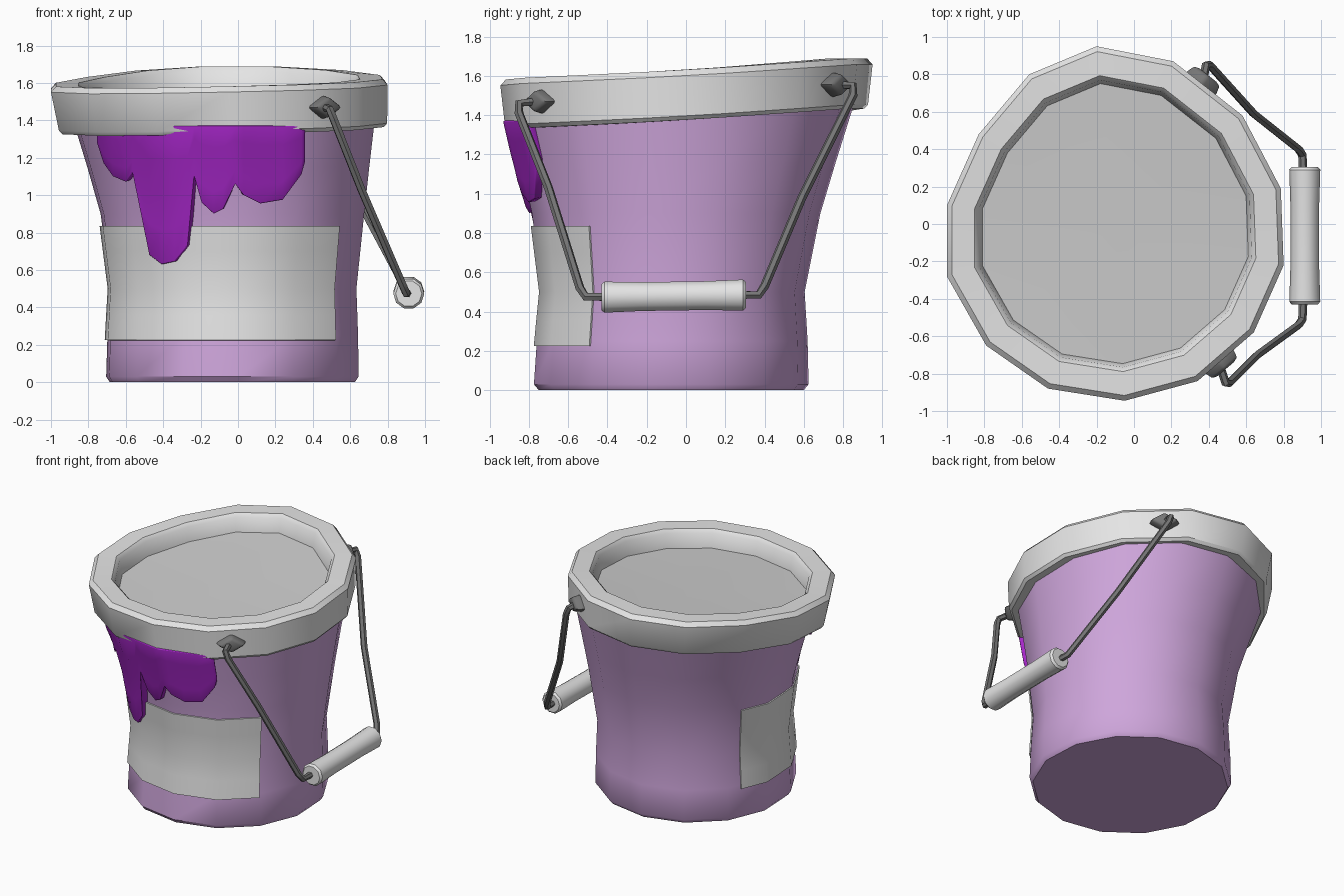
import bpy, bmesh, math
from mathutils import Vector, Matrix

if "Cube" in bpy.data.objects:
    bpy.data.objects.remove(bpy.data.objects["Cube"])


def material(name, r, g, b):
    m = bpy.data.materials.new(name)
    m.use_nodes = True
    m.diffuse_color = (r, g, b, 1)
    m.node_tree.nodes["Principled BSDF"].inputs["Base Color"].default_value = (r, g, b, 1)
    return m


LILAC = material("lilac", 0.62, 0.38, 0.71)
PURPLE = material("purple paint", 0.38, 0.02, 0.58)
LIGHT = material("light grey", 0.78, 0.78, 0.78)
LID = material("lid grey", 0.62, 0.62, 0.62)
METAL = material("dark metal", 0.18, 0.18, 0.18)


def finish(name, bm, mats, angle=40, modifiers=()):
    """Turn a bmesh into a smooth-shaded object, with optional modifiers."""
    me = bpy.data.meshes.new(name)
    bm.to_mesh(me)
    bm.free()
    ob = bpy.data.objects.new(name, me)
    bpy.context.collection.objects.link(ob)
    for m in mats:
        me.materials.append(m)
    for kind, settings in modifiers:
        mod = ob.modifiers.new(kind.title(), kind)
        for key, value in settings.items():
            setattr(mod, key, value)
    bpy.ops.object.select_all(action='DESELECT')
    ob.select_set(True)
    bpy.context.view_layer.objects.active = ob
    for mod in list(ob.modifiers):
        bpy.ops.object.modifier_apply(modifier=mod.name)
    bpy.ops.object.shade_smooth_by_angle(angle=math.radians(angle))
    return ob


def skin(rows, closed):
    """Quads between rows of points; rows go upward, points counterclockwise."""
    bm = bmesh.new()
    vs = [[bm.verts.new(p) for p in row] for row in rows]
    n = len(rows[0])
    for a, b in zip(vs, vs[1:]):
        for i in range(n if closed else n - 1):
            j = (i + 1) % n
            bm.faces.new((a[i], a[j], b[j], b[i]))
    return bm, vs


# Lopsided bucket wall: z, centre x, centre y, radius x, radius y
SIDES = 14
STEP = 2 * math.pi / SIDES
PHASE = math.radians(-87)
WALL = [(0, -0.03, -0.075, 0.665, 0.675), (0.03, -0.03, -0.075, 0.685, 0.7),
        (0.25, -0.028, -0.07, 0.68, 0.69), (0.5, -0.025, -0.065, 0.668, 0.67),
        (0.9, -0.03, -0.05, 0.715, 0.735), (1.15, -0.052, -0.04, 0.765, 0.8),
        (1.5, -0.085, -0.03, 0.84, 0.9)]


def rim_top(x, y):
    return 1.615 + 0.02 * x + 0.058 * y + 0.025 * y * y


def wall_point(theta, z, offset=0):
    """Point on the faceted wall at an angle and height."""
    for lo, hi in zip(WALL, WALL[1:]):
        if z <= hi[0]:
            break
    t = (z - lo[0]) / (hi[0] - lo[0])
    _, cx, cy, rx, ry = [a + (b - a) * t for a, b in zip(lo, hi)]
    k, f = divmod((theta - PHASE) / STEP, 1)

    def corner(i):
        a = PHASE + i * STEP
        return Vector((cx + (rx + offset) * math.cos(a), cy + (ry + offset) * math.sin(a), z))
    return corner(k).lerp(corner(k + 1), f)


# Bucket body
corners = [PHASE + i * STEP for i in range(SIDES)]
rows = [[wall_point(a, row[0]) for a in corners] for row in WALL[:-1]]
top_row = []
for a in corners:
    p = wall_point(a, 1.4)
    top_row.append(wall_point(a, rim_top(p.x, p.y) - 0.2))
bm, vs = skin(rows + [top_row], True)
bm.faces.new(list(reversed(vs[0])))
finish("bucket_body", bm, [LILAC])

# Rim band with the recessed lid inside
OUTLINE = [(-0.05, -0.945), (0.34, -0.84), (0.64, -0.58), (0.8, -0.22), (0.785, 0.19),
           (0.58, 0.58), (0.21, 0.87), (-0.2, 0.95), (-0.56, 0.8), (-0.83, 0.48),
           (-1.0, 0.1), (-1.0, -0.28), (-0.79, -0.65), (-0.46, -0.88)]
# scale, drop below the rim top, sideways shift
PROFILE = [(0.84, 0.255, 0.02), (0.955, 0.255, 0.02), (0.975, 0.235, 0.02), (1, 0.03, 0),
           (0.97, 0, 0), (0.835, 0, 0), (0.81, 0.025, 0), (0.79, 0.13, 0)]
rows = []
for s, drop, shift in PROFILE:
    rows.append([(-0.1 + (x + 0.1) * s + shift, y * s, rim_top(x, y) - drop)
                 for x, y in OUTLINE])
bm, vs = skin(rows, True)
centre = bm.verts.new((-0.1, 0, rim_top(-0.1, 0) - 0.12))
for i in range(SIDES):
    face = bm.faces.new((vs[-1][i], vs[-1][(i + 1) % SIDES], centre))
    face.material_index = 1
finish("rim_and_lid", bm, [LIGHT, LID], 35)

# Wrapped label plate
start, end = math.radians(-207), math.radians(-37)
angles = [start] + [PHASE + k * STEP for k in range(-SIDES, SIDES)
                    if start < PHASE + k * STEP < end] + [end]
rows = [[wall_point(a, z, 0.014) for a in angles] for z in (0.225, 0.36, 0.5, 0.7, 0.835)]
bm, vs = skin(rows, False)
finish("label", bm, [LIGHT], 40, [("SOLIDIFY", {"thickness": 0.009, "offset": -1})])

# Paint drips: lower outline as x, z
DRIP = [(-0.755, 1.28), (-0.72, 1.17), (-0.67, 1.1), (-0.6, 1.07), (-0.565, 1.12),
        (-0.53, 0.95), (-0.475, 0.68), (-0.41, 0.63), (-0.34, 0.645), (-0.27, 0.73),
        (-0.235, 1.1), (-0.195, 0.96), (-0.13, 0.9), (-0.08, 0.925), (-0.015, 1.06),
        (0.03, 1.0), (0.12, 0.955), (0.24, 0.975), (0.34, 1.11), (0.36, 1.18)]


def front_point(x, z, offset):
    """Point on the front of the wall at a given x, found by bisection."""
    lo, hi = -math.pi, 0
    for _ in range(30):
        mid = (lo + hi) / 2
        if wall_point(mid, z, offset).x < x:
            lo = mid
        else:
            hi = mid
    return wall_point(lo, z, offset)


rows = [[front_point(x, z + (1.37 - z) * t, 0.04) for x, z in DRIP]
        for t in (0, 0.25, 0.5, 0.75, 1)]
bm, vs = skin(rows, False)
finish("paint_drips", bm, [PURPLE], 50, [
    ("SOLIDIFY", {"thickness": 0.06, "offset": -1}),
    ("BEVEL", {"width": 0.018, "segments": 2, "limit_method": 'ANGLE',
               "angle_limit": math.radians(50)})])


# Handle ears and wires
def ear(name, position, normal):
    bm = bmesh.new()
    turn = Vector(normal).to_track_quat('Z', 'Y').to_matrix().to_4x4()
    place = Matrix.Translation(position) @ turn @ Matrix.Diagonal((0.115, 0.07, 1, 1))
    bmesh.ops.create_cone(bm, cap_ends=True, segments=4, radius1=1, radius2=0.8,
                          depth=0.08, matrix=place)
    finish(name, bm, [METAL], 40, [("BEVEL", {"width": 0.018, "segments": 2})])


def wire(name, points):
    cu = bpy.data.curves.new(name, 'CURVE')
    cu.dimensions = '3D'
    cu.bevel_depth = 0.023
    cu.bevel_resolution = 1
    cu.use_fill_caps = True
    sp = cu.splines.new('POLY')
    sp.points.add(len(points) - 1)
    for p, co in zip(sp.points, points):
        p.co = (*co, 1)
    cu.materials.append(METAL)
    ob = bpy.data.objects.new(name, cu)
    bpy.context.collection.objects.link(ob)
    bpy.ops.object.select_all(action='DESELECT')
    ob.select_set(True)
    bpy.context.view_layer.objects.active = ob
    bpy.ops.object.convert(target='MESH')
    bpy.ops.object.shade_smooth_by_angle(angle=math.radians(50))


ear("front_ear", (0.465, -0.745, 1.47), (0.65, -0.76, 0))
ear("back_ear", (0.37, 0.765, 1.555), (0.62, 0.79, 0))
wire("front_wire", [(0.46, -0.76, 1.47), (0.49, -0.85, 1.46), (0.51, -0.85, 1.41),
                    (0.66, -0.7, 1.03), (0.88, -0.54, 0.52), (0.9, -0.51, 0.475),
                    (0.905, -0.4, 0.475)])
wire("back_wire", [(0.37, 0.77, 1.555), (0.385, 0.85, 1.55), (0.405, 0.85, 1.5),
                   (0.64, 0.59, 0.98), (0.88, 0.4, 0.53), (0.9, 0.37, 0.485),
                   (0.905, 0.27, 0.485)])

# Grip: turned profile along y
GRIP = [(0.305, 0.07), (0.29, 0.083), (0.1, 0.077), (-0.23, 0.077), (-0.415, 0.083),
        (-0.43, 0.07)]
rows = []
for y, r in GRIP:
    rows.append([(0.913 + r * math.cos(i * math.pi / 5), y,
                  0.48 + 0.015 * y + r * math.sin(i * math.pi / 5)) for i in range(10)])
bm, vs = skin(rows, True)
bm.faces.new(vs[0])
bm.faces.new(vs[-1])
bmesh.ops.recalc_face_normals(bm, faces=bm.faces[:])
finish("handle_grip", bm, [LIGHT], 40)
